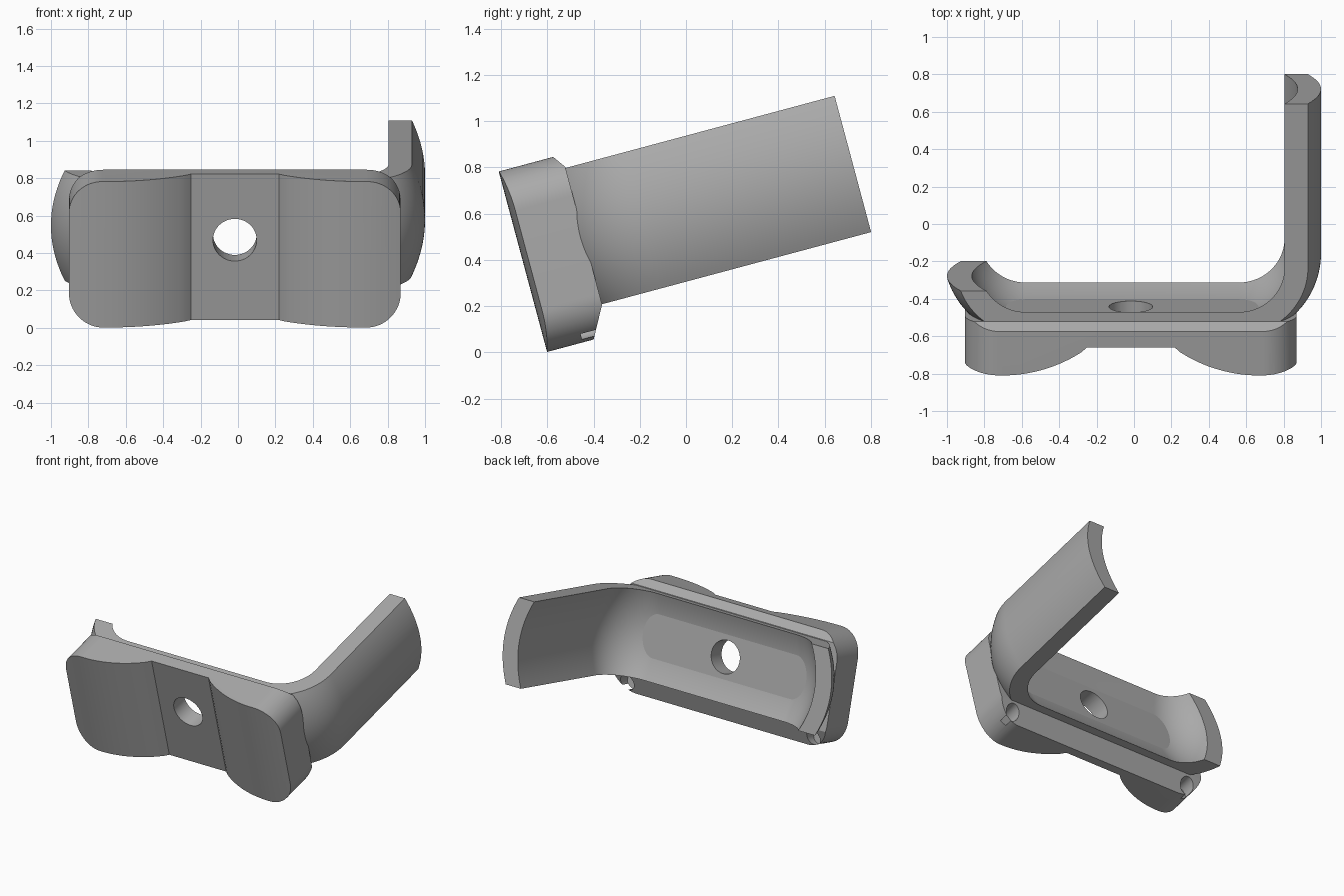
import bpy, bmesh, math
from mathutils import Matrix, Vector

if "Cube" in bpy.data.objects:
    bpy.data.objects.remove(bpy.data.objects["Cube"], do_unlink=True)

TILT = math.radians(15)
CX, CZ = -0.017, 0.6            # hole axis
PLATE_BACK = -0.297

grey = bpy.data.materials.new("plain grey")
grey.use_nodes = True
grey.diffuse_color = (0.4, 0.4, 0.4, 1)
grey.node_tree.nodes["Principled BSDF"].inputs["Base Color"].default_value = (0.4, 0.4, 0.4, 1)


def finish(name, bm):
    bmesh.ops.recalc_face_normals(bm, faces=bm.faces)
    me = bpy.data.meshes.new(name)
    bm.to_mesh(me)
    bm.free()
    me.materials.append(grey)
    ob = bpy.data.objects.new(name, me)
    bpy.context.collection.objects.link(ob)
    return ob


def prism(name, points, axis, lo, hi):
    """Extrude a 2D outline along one axis."""
    bm = bmesh.new()

    def place(p, d):
        co = list(p)
        co.insert(axis, d)
        return co
    face = bm.faces.new([bm.verts.new(place(p, lo)) for p in points])
    new = bmesh.ops.extrude_face_region(bm, geom=[face])["geom"]
    shift = Vector(place((0, 0), hi - lo))
    bmesh.ops.translate(bm, verts=[v for v in new if isinstance(v, bmesh.types.BMVert)], vec=shift)
    return finish(name, bm)


def circle(x, z, r, n=48):
    return [(x + r * math.cos(2 * math.pi * i / n), z + r * math.sin(2 * math.pi * i / n))
            for i in range(n)]


def cut(ob, cutter, operation):
    cutter.hide_render = True
    bpy.context.view_layer.objects.active = ob
    mod = ob.modifiers.new("cut", 'BOOLEAN')
    mod.object, mod.operation, mod.solver = cutter, operation, 'EXACT'
    bpy.ops.object.modifier_apply(modifier=mod.name)
    bpy.data.objects.remove(cutter, do_unlink=True)


# Mounting plate: wavy front, seen from above
front = []
for i in range(25):
    x = 0.235 + (0.95 - 0.235) * i / 24
    front.append((x, -0.58 + 0.77 - math.sqrt(0.77 ** 2 - (x - 0.69) ** 2)))
front[0] = (0.235, -0.425)
outline = [(CX - x, y) for x, y in reversed(front)] + [(CX + x, y) for x, y in front]
outline += [(1.0, -0.2), (-1.0, -0.2)]
plate = prism("mounting_plate", outline, 2, 0.0, 1.2)

# Rounded rectangle seen from the front
rounded = []
for k, (sx, sz) in enumerate([(1, 1), (-1, 1), (-1, -1), (1, -1)]):
    for i in range(17):
        a = math.pi / 2 * (k + i / 16)
        rounded.append((CX + sx * 0.705 + 0.182 * math.cos(a),
                        0.561 + sz * 0.222 + 0.182 * math.sin(a)))
cut(plate, prism("corner_helper", rounded, 1, -0.9, 0.1), 'INTERSECT')

# Chamfered back edges seen from the side
side = [(-0.8, 0.1), (-0.4, 0.1), (-0.371, 0.158), (PLATE_BACK, 0.294),
        (PLATE_BACK, 0.91), (-0.337, 0.966), (-0.337, 1.1), (-0.8, 1.1)]
cut(plate, prism("chamfer_helper", side, 0, -1.2, 1.2), 'INTERSECT')

# Two small blind holes in the lower back corners
for s in (-1, 1):
    cut(plate, prism("notch_helper", circle(CX + s * 0.77, 0.225, 0.055, 32), 1, -0.42, 0.0),
        'DIFFERENCE')

# Curved band: path stations as (inner edge position, outward direction)
LEFT, RIGHT, R = -0.579, 0.56, 0.245
ARC = 28
stations = []
tip = math.acos(0.127 / R)
for i in range(ARC + 1):
    a = math.pi / 2 * (1 - i / ARC)
    stations.append((Vector((LEFT, 0)), Vector((-math.sin(a), -math.cos(a)))))
for i in range(ARC + 1):
    a = math.pi / 2 * i / ARC
    stations.append((Vector((RIGHT, 0)), Vector((math.sin(a), -math.cos(a)))))
stations.append((Vector((RIGHT, 0.908)), Vector((1, 0))))

# Shell-like cross-section as (outward offset, height)
N, HALF = 24, 0.305
steps = [-1 + 2 * i / N for i in range(N + 1)]
section = [(0.07 * (1 - t * t), CZ + HALF * t) for t in steps]
section += [(0.125 + 0.07 * (1 - t * t), CZ + HALF * t) for t in reversed(steps)]

bm = bmesh.new()
rings = []
for centre, out in stations:
    ring = []
    for d, z in section:
        p = centre + out * (R + d)
        y = max(p.y, -0.41) if abs(out.x) < 0.001 else p.y
        ring.append(bm.verts.new((p.x, y, z)))
    rings.append(ring)
for a, b in zip(rings, rings[1:]):
    for i in range(len(section)):
        j = (i + 1) % len(section)
        bm.faces.new((a[i], a[j], b[j], b[i]))
bm.faces.new(rings[0])
bm.faces.new(rings[-1])
band = finish("curved_band", bm)

# Trim the short end square
trim = [(-1.2, -0.127), (-0.5, -0.127), (-0.5, 0.2), (-1.2, 0.2)]
cut(band, prism("trim_helper", trim, 2, 0.0, 1.3), 'DIFFERENCE')

# Bolt hole through both parts, then tilt and shade
for ob in (plate, band):
    cut(ob, prism("bolt_hole_helper", circle(CX, CZ, 0.117), 1, -0.9, 0.2), 'DIFFERENCE')
    ob.data.transform(Matrix.Rotation(TILT, 4, 'X'))
    bpy.ops.object.select_all(action='DESELECT')
    ob.select_set(True)
    bpy.context.view_layer.objects.active = ob
    bpy.ops.object.shade_smooth_by_angle(angle=math.radians(25))
